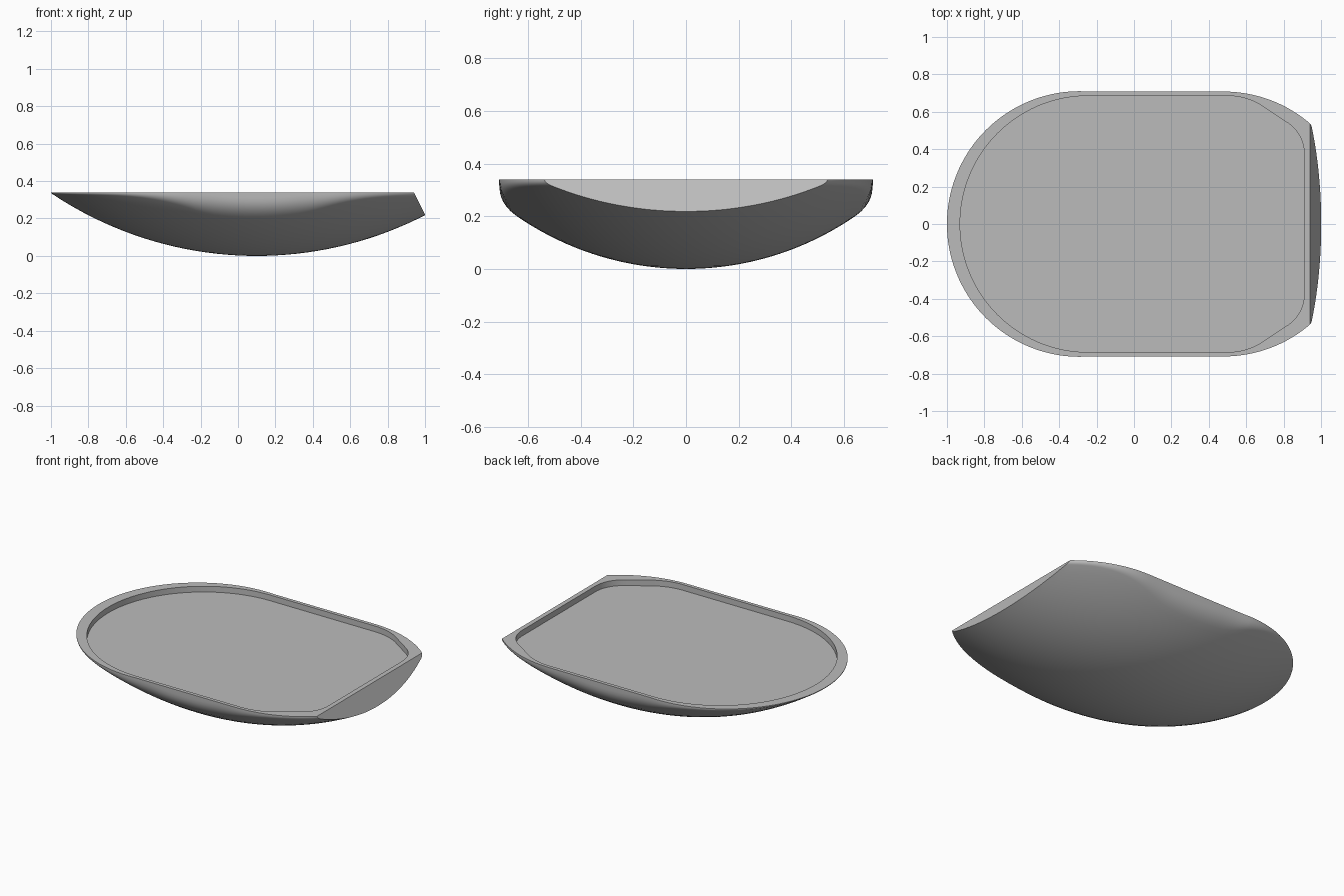
import bpy, bmesh, math
from mathutils import Vector

RIM, FLOOR = 0.34, 0.303
KEEL = 0.1           # x of the lowest point
RX, RY = 1.97, 1.13  # curvature radii of the underside
HALF = 0.708

if "Cube" in bpy.data.objects:
    bpy.data.objects.remove(bpy.data.objects["Cube"])


def arc(cx, cy, r, a0, a1, n):
    angles = [math.radians(a0 + (a1 - a0) * i / n) for i in range(n + 1)]
    return [Vector((cx + r * math.cos(a), cy + r * math.sin(a))) for a in angles]


def mirrored(half):
    """Close an upper half outline with its reflection in the x axis."""
    lower = [Vector((p.x, -p.y)) for p in reversed(half) if p.y > 1e-4]
    return half + lower


def belly(x, y):
    """Height of the doubly curved underside."""
    z = RX - math.sqrt(RX**2 - (x - KEEL)**2) + RY - math.sqrt(RY**2 - y**2)
    return min(z, RIM - 0.004)


def to_object(bm, name):
    bmesh.ops.recalc_face_normals(bm, faces=bm.faces)
    mesh = bpy.data.meshes.new(name)
    bm.to_mesh(mesh)
    bm.free()
    obj = bpy.data.objects.new(name, mesh)
    bpy.context.collection.objects.link(obj)
    return obj


# Outer outline: round left end, straight sides, round right end
straight = [Vector((0.48 - 0.77 * i / 16, HALF)) for i in range(1, 16)]
outline = mirrored(arc(0.48, 0, HALF, 0, 90, 32) + straight
                   + arc(-0.29, 0, HALF + 0.002, 90, 180, 40))
centre = Vector((KEEL, 0))

# Each spoke runs up the underside, round a soft edge and up the wall
STEPS, ROUND = 20, 6
spokes = []
for p in outline:
    reach = (p - centre).length
    d = min(0.06, 0.8 * (RIM - belly(*p)))
    inner = centre + (p - centre) * (1 - d / reach)
    spoke = []
    for i in range(1, STEPS + 1):
        q = centre.lerp(inner, i / STEPS)
        spoke.append(Vector((q.x, q.y, belly(*q))))
    start = spoke[-1]
    corner = Vector((p.x, p.y, belly(*p)))
    end = corner + Vector((0, 0, d))
    for i in range(1, ROUND + 1):
        t = i / ROUND
        spoke.append(start.lerp(corner, t).lerp(corner.lerp(end, t), t))
    spoke.append(Vector((p.x, p.y, RIM)))
    spokes.append(spoke)

bm = bmesh.new()
bottom = bm.verts.new((KEEL, 0, 0))
grid = [[bm.verts.new(v) for v in s] for s in spokes]
for a, b in zip(grid, grid[1:] + grid[:1]):
    bm.faces.new((bottom, b[0], a[0]))
    for i in range(len(a) - 1):
        bm.faces.new((a[i], b[i], b[i + 1], a[i + 1]))
bm.faces.new([s[-1] for s in grid])

# Slanted end face
cut = bmesh.ops.bisect_plane(
    bm, geom=bm.verts[:] + bm.edges[:] + bm.faces[:], plane_co=(0.94, 0, RIM),
    plane_no=(0.12, 0, 0.06), clear_outer=True)
edges = [e for e in cut["geom_cut"] if isinstance(e, bmesh.types.BMEdge)]
bmesh.ops.contextual_create(bm, geom=edges)
body = to_object(bm, "dish_body")

# Shallow recess cutter
recess = mirrored(arc(0.71, 0.375, 0.2, 0, 60, 12) + arc(0.5, 0.335, 0.35, 60, 90, 10)
                  + arc(-0.245, 0, 0.685, 90, 180, 40))
bm = bmesh.new()
base = bm.faces.new([bm.verts.new((p.x, p.y, FLOOR)) for p in recess])
top = bmesh.ops.extrude_face_region(bm, geom=[base])["geom"]
bmesh.ops.translate(bm, vec=(0, 0, 0.2),
                    verts=[v for v in top if isinstance(v, bmesh.types.BMVert)])
cutter = to_object(bm, "recess_cutter")
cutter.hide_render = True

boolean = body.modifiers.new("recess", "BOOLEAN")
boolean.operation = "DIFFERENCE"
boolean.solver = "EXACT"
boolean.object = cutter
bpy.context.view_layer.objects.active = body
bpy.ops.object.select_all(action="DESELECT")
body.select_set(True)
bpy.ops.object.modifier_apply(modifier="recess")
bpy.data.objects.remove(cutter)

# Plain grey finish
grey = bpy.data.materials.new("plain_grey")
grey.use_nodes = True
colour = (0.5, 0.5, 0.5, 1)
grey.diffuse_color = colour
grey.node_tree.nodes["Principled BSDF"].inputs["Base Color"].default_value = colour
body.data.materials.clear()
body.data.materials.append(grey)
bpy.ops.object.shade_smooth_by_angle(angle=math.radians(28))
